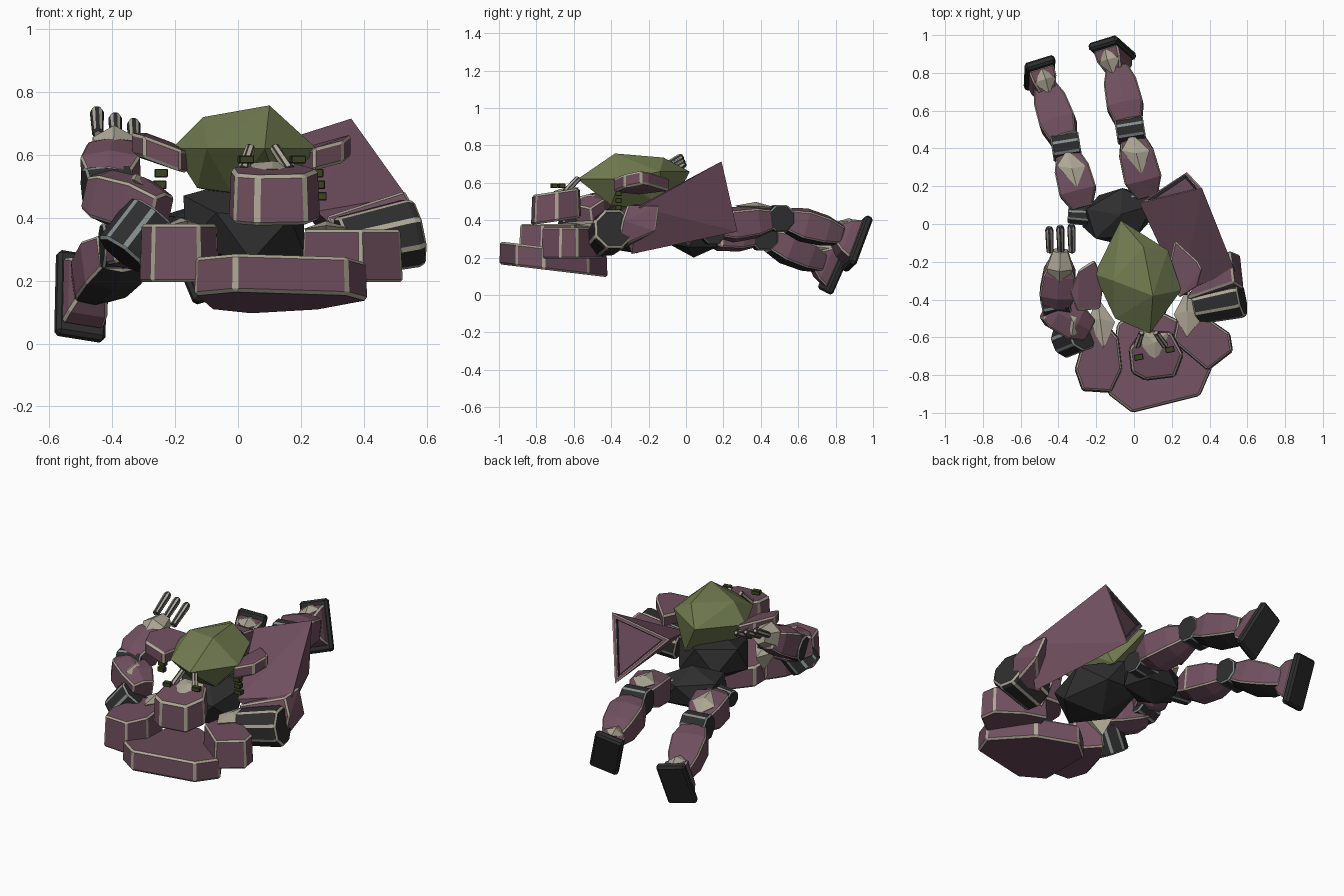
import bpy, bmesh, math
from mathutils import Vector, Matrix, Euler

if "Cube" in bpy.data.objects:
    bpy.data.objects.remove(bpy.data.objects["Cube"])


def colour(name, r, g, b):
    m = bpy.data.materials.new(name)
    m.diffuse_color = (r, g, b, 1)
    m.use_nodes = True
    m.node_tree.nodes["Principled BSDF"].inputs["Base Color"].default_value = m.diffuse_color
    return m


MAUVE = colour("mauve", 0.165, 0.08, 0.115)
BEIGE = colour("beige", 0.42, 0.385, 0.30)
GREEN = colour("olive green", 0.165, 0.20, 0.08)
DARK = colour("charcoal", 0.027, 0.027, 0.028)
STEEL = colour("steel grey", 0.24, 0.27, 0.27)
MOSS = colour("dark moss", 0.045, 0.06, 0.014)


def finish(name, bm, mat, trim=None, bevel=0.0):
    bmesh.ops.recalc_face_normals(bm, faces=bm.faces)
    me = bpy.data.meshes.new(name)
    bm.to_mesh(me)
    bm.free()
    me.materials.append(mat)
    ob = bpy.data.objects.new(name, me)
    bpy.context.collection.objects.link(ob)
    if trim:
        me.materials.append(trim)
        mod = ob.modifiers.new("trim", 'BEVEL')
        mod.width, mod.segments, mod.material = bevel, 1, 1
        mod.limit_method, mod.angle_limit = 'ANGLE', math.radians(28)
    return ob


def hull_mesh(pts):
    bm = bmesh.new()
    for p in pts:
        bm.verts.new(p)
    bmesh.ops.convex_hull(bm, input=bm.verts)
    junk = [v for v in bm.verts if not v.link_faces]
    bmesh.ops.delete(bm, geom=junk, context='VERTS')
    bmesh.ops.dissolve_limit(bm, angle_limit=0.06, verts=bm.verts, edges=bm.edges)
    return bm


def hull(name, pts, mat=MAUVE, trim=BEIGE, bevel=0.009):
    return finish(name, hull_mesh(pts), mat, trim, bevel)


def box(name, c, size, rot=(0, 0, 0), mat=MAUVE, trim=BEIGE, bevel=0.009):
    m = Matrix.Translation(c) @ Euler(rot).to_matrix().to_4x4()
    pts = [m @ Vector((x * size[0] / 2, y * size[1] / 2, z * size[2] / 2))
           for x in (-1, 1) for y in (-1, 1) for z in (-1, 1)]
    return hull(name, pts, mat, trim, bevel)


def ngon(sides):
    return [(math.cos(2 * math.pi * (i + .5) / sides), math.sin(2 * math.pi * (i + .5) / sides))
            for i in range(sides)]


# Armour cross-section: flat sides and a shallow ridge above and below
ARMOUR = [(0, .9), (.95, .7), (.95, -.7), (0, -.9), (-.95, -.7), (-.95, .7)]


def spindle(name, p0, p1, prof, section=6, mat=MAUVE, trim=BEIGE, bevel=0.007):
    """Faceted solid along p0-p1; prof lists (fraction, radius)."""
    p0, p1 = Vector(p0), Vector(p1)
    q = (p1 - p0).to_track_quat('Z', 'Y')
    ring = ngon(section) if isinstance(section, int) else section
    pts = [p0.lerp(p1, t) + q @ Vector((r * x, r * y, 0)) for t, r in prof for x, y in ring]
    return hull(name, pts, mat, trim, bevel)


def blob(name, c, radii, rot, mat):
    bm = bmesh.new()
    bmesh.ops.create_icosphere(bm, subdivisions=1, radius=1)
    m = Matrix.Translation(c) @ Euler(rot).to_matrix().to_4x4() @ Matrix.Diagonal((*radii, 1))
    bmesh.ops.transform(bm, matrix=m, verts=bm.verts)
    return finish(name, bm, mat)


def plate(name, outline, z0, z1, slope=0.0, y0=0.0, inset=0.93, **kw):
    """Slab from an outline, sloping along y, with a slightly smaller top."""
    cx = sum(p[0] for p in outline) / len(outline)
    cy = sum(p[1] for p in outline) / len(outline)
    pts = []
    for x, y in outline:
        pts.append((x, y, z0 + slope * (y - y0)))
        tx, ty = cx + (x - cx) * inset, cy + (y - cy) * inset
        pts.append((tx, ty, z1 + slope * (ty - y0)))
    return hull(name, pts, **kw)


# Faceted shell, torso and pelvis
hull("shell", [(-.07, .02, .66), (.18, -.14, .66), (.25, -.35, .62), (.085, -.58, .62),
               (-.10, -.50, .62), (-.21, -.265, .62), (.10, -.38, .757), (-.11, -.30, .72),
               (.05, -.12, .735), (-.13, -.33, .495), (.13, -.40, .48), (.07, -.09, .45),
               (-.02, -.40, .48)], GREEN, None)
blob("torso", (.02, -.29, .375), (.22, .26, .155), (.2, 0, .4), DARK)
blob("pelvis", (-.085, .045, .33), (.215, .155, .13), (0, .1, .3), DARK)

# Chest plates
plate("chest_plate", [(-.14, -.90), (-.01, -1.0), (.35, -.91), (.415, -.76), (.26, -.52),
                      (.04, -.415), (-.09, -.53)], .165, .287, -.12, -1.0, .985, bevel=.011)
plate("left_collar", [(-.315, -.77), (-.275, -.885), (-.12, -.895), (-.06, -.77), (-.08, -.60),
                      (-.19, -.48), (-.26, -.58)], .195, .38, 0, 0, .95)
plate("right_collar", [(.525, -.675), (.51, -.58), (.375, -.485), (.24, -.44), (.20, -.62),
                       (.39, -.78)], .195, .362, 0, 0, .95)
hull("left_collar_tip", [(-.195, -.385, .37), (-.10, -.52, .375), (-.16, -.66, .39),
                         (-.245, -.52, .37), (-.18, -.50, .40), (-.18, -.48, .26)], BEIGE, None)
hull("right_collar_tip", [(.285, -.335, .38), (.365, -.49, .365), (.28, -.60, .375),
                          (.21, -.48, .365), (.28, -.46, .39), (.28, -.45, .26)], BEIGE, None)

# Head with crown, antennae and eyes
plate("head", [(-.03, -.66), (-.015, -.79), (.06, -.83), (.22, -.81), (.265, -.69),
               (.20, -.57), (.04, -.56)], .375, .535, .15, -.82, .95, bevel=.011)
hull("head_crown", [(.01, -.66, .55), (.05, -.575, .575), (.175, -.575, .575), (.195, -.65, .55),
                    (.11, -.71, .555), (.11, -.63, .58), (.12, -.60, .50)], BEIGE, None)
for name, x, dx in (("left_antenna", .015, .025), ("right_antenna", .165, -.05)):
    spindle(name, (x, -.645, .55), (x + dx, -.575, .625), [(0, .02), (1, .018)], 6, BEIGE, DARK, .004)
for name, x, y in (("left_eye", .025, -.705), ("right_eye", .19, -.665)):
    box(name, (x, y, .585), (.048, .032, .025), (0, 0, .2), MOSS, DARK, .003)

# Side vents under the shell
for s, label in ((-1, "left"), (1, "right")):
    for i in range(3):
        box(f"{label}_vent_{i}", (s * (.247 + .005 * i) + .003, -.36, .542 - .037 * i),
            (.044, .032, .027), (0, 0, 0), MOSS, DARK, .003)

# Shoulder fins beside the shell
hull("left_fin", [(x, y, z + d) for x, y, z in ((-.34, -.36, .63), (-.29, -.24, .63),
     (-.21, -.19, .60), (-.16, -.30, .57), (-.18, -.45, .575), (-.30, -.46, .62)) for d in (-.03, .04)])
hull("right_fin", [(x, y, z + d) for x, y, z in ((.215, -.085, .59), (.34, -.20, .625),
     (.36, -.24, .63), (.335, -.33, .61), (.24, -.39, .585), (.18, -.25, .57)) for d in (-.035, .035)])

# Triangular cannon with a recessed frame on its rear end
bm = hull_mesh([(.36, .19, .715), (.28, .275, .34), (.03, .11, .61),
                (.535, -.25, .47), (.46, -.29, .22), (.25, -.36, .42)])
bm.normal_update()
rear = max(bm.faces, key=lambda f: f.normal.y)
for width, depth, idx in ((.012, 0, 1), (.022, 0, 0), (.007, 0, 1), (.012, -.015, 2)):
    ring = bmesh.ops.inset_region(bm, faces=[rear], thickness=width, depth=depth)["faces"]
    for f in ring:
        f.material_index = idx
cannon = finish("cannon", bm, MAUVE)
cannon.data.materials.append(BEIGE)
cannon.data.materials.append(DARK)
hull("cannon_mount", [(.51, -.14, .48), (.56, -.16, .34), (.53, -.31, .485), (.58, -.34, .40),
                      (.56, -.37, .25), (.40, -.20, .44), (.27, -.40, .40), (.40, -.33, .25)])
spindle("cannon_elbow", (.33, -.435, .305), (.573, -.385, .355), [(0, .105), (.9, .118), (1, .108)],
        8, DARK, BEIGE, .009)

# Raised arm
spindle("arm_shoulder", (-.27, -.58, .41), (-.37, -.62, .28), [(0, .095), (1, .095)], 8, DARK, STEEL, .009)
spindle("arm_upper", (-.24, -.56, .42), (-.46, -.44, .48), [(0, .065), (.35, .10), (.8, .095), (1, .07)],
        ARMOUR)
hull("arm_upper_cap", [(-.37, -.43, .53), (-.29, -.47, .515), (-.24, -.53, .47), (-.33, -.60, .52),
                       (-.32, -.52, .54), (-.30, -.45, .42)], BEIGE, None)
spindle("arm_elbow", (-.485, -.43, .485), (-.34, -.40, .50), [(0, .078), (1, .078)], 8, DARK, STEEL, .008)
spindle("arm_forearm", (-.41, -.43, .50), (-.39, -.20, .61), [(0, .07), (.3, .10), (.75, .088), (1, .06)],
        ARMOUR)
spindle("arm_wrist", (-.395, -.30, .595), (-.39, -.14, .645), [(0, .05), (.45, .08), (.8, .058), (1, .045)],
        6, BEIGE, None)
for i, (x, z) in enumerate(((-.445, .675), (-.387, .655), (-.328, .637))):
    spindle(f"arm_finger_{i}", (x, -.15, z - .01), (x - .004, -.015 + .007 * i, z + .068),
            [(0, .021), (.85, .025), (1, .018)], 6, BEIGE, DARK, .007)

# Legs: hip, knee, ankle and sole positions, sole pitch, roll and turn
LEGS = {
    "left": ((-.27, .07, .34), (-.36, .41, .31), (-.47, .73, .17), (-.50, .80, .15), -.39, .15, .3),
    "right": ((.075, .13, .36), (-.02, .50, .41), (-.09, .83, .32), (-.115, .915, .275), -.43, -.28, .3),
}
for side, (hip, knee, ankle, sole, pitch, roll, turn) in LEGS.items():
    h, k, a, s = map(Vector, (hip, knee, ankle, sole))
    spindle(side + "_thigh", h, k, [(.05, .06), (.3, .105), (.65, .098), (.9, .065)], ARMOUR)
    # pale kite on top of the thigh
    hull(side + "_thigh_cap", [h.lerp(k, t) + Vector((x, 0, z)) for t, x, z in
         ((.95, 0, .06), (.70, -.075, .08), (.70, .075, .08), (.36, 0, .10), (.66, 0, .105),
          (.7, 0, .02))], BEIGE, None)
    across = Vector((.075, .012, 0))
    spindle(side + "_knee", k - across, k + across, [(0, .078), (1, .078)], 8, DARK, STEEL, .008)
    shin = spindle(side + "_shin", k.lerp(a, .12), a, [(0, .075), (.3, .102), (.7, .092), (1, .06)], ARMOUR)
    shin.data.materials.append(DARK)
    for f in shin.data.polygons:
        if f.normal.z < -.75:
            f.material_index = 2
    rot = Euler((pitch, roll, turn))
    up = rot.to_matrix()
    box(side + "_sole", s, (.165, .045, .29), rot, DARK, DARK, .012)
    pts = []
    for depth, w, l in ((-.02, .07, .115), (-.075, .066, .095), (-.13, .045, .05)):
        pts += [s + up @ Vector((x * w, depth, z * l)) for x in (-1, 1) for z in (-1, 1)]
    hull(side + "_foot", pts)
    # pale kite on the instep
    hull(side + "_instep", [s + up @ Vector(p) for p in ((0, -.03, .12), (-.06, -.08, .085),
         (.06, -.08, .085), (0, -.16, .055), (0, -.09, .115), (0, -.09, 0))], BEIGE, None)

# Hip joints
spindle("left_hip", (-.35, .05, .33), (-.20, .04, .33), [(0, .05), (1, .06)], 8, DARK, STEEL, .006)
spindle("right_hip", (-.02, .12, .33), (.14, .15, .33), [(0, .065), (1, .065)], 8, DARK, STEEL, .006)
